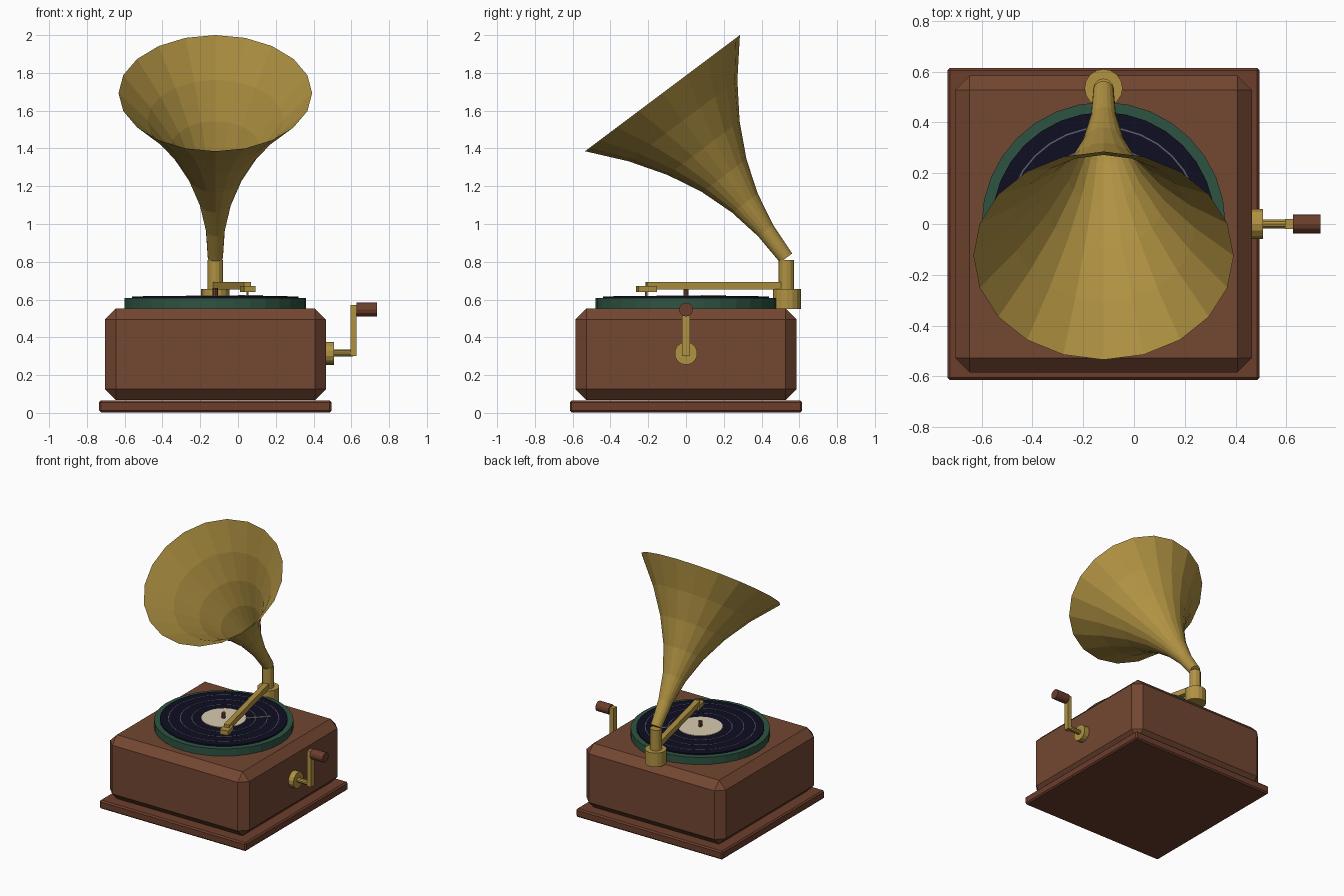
import bpy, bmesh, math
from mathutils import Vector, Matrix

if "Cube" in bpy.data.objects:
    bpy.data.objects.remove(bpy.data.objects["Cube"])


def material(name, rgb):
    m = bpy.data.materials.new(name)
    lin = [((c / 255 + 0.055) / 1.055) ** 2.4 if c > 10 else c / 255 / 12.92 for c in rgb]
    m.diffuse_color = (*lin, 1)
    m.use_nodes = True
    m.node_tree.nodes["Principled BSDF"].inputs["Base Color"].default_value = m.diffuse_color
    return m


WOOD = material("wood", (115, 71, 50))
DARK_WOOD = material("dark wood", (108, 62, 44))
BRASS = material("brass", (176, 146, 66))
FELT = material("green felt", (46, 84, 66))
VINYL = material("dark vinyl", (14, 14, 34))
GROOVE = material("groove grey", (92, 92, 104))
CREAM = material("cream paper", (215, 203, 175))

CX = -0.12            # centre line of the cabinet
PIVOT_Y = 0.535       # post that carries horn and arm


def finish(name, bm, mat):
    bmesh.ops.recalc_face_normals(bm, faces=bm.faces)
    me = bpy.data.meshes.new(name)
    bm.to_mesh(me)
    bm.free()
    me.materials.append(mat)
    ob = bpy.data.objects.new(name, me)
    bpy.context.collection.objects.link(ob)
    return ob


def box(name, center, size, mat, angle=0, bevel=0):
    bm = bmesh.new()
    bmesh.ops.create_cube(bm, size=1, matrix=Matrix.Diagonal((*size, 1)))
    if bevel:
        bmesh.ops.bevel(bm, geom=bm.edges[:], offset=bevel, segments=1, affect='EDGES')
    bm.transform(Matrix.Translation(center) @ Matrix.Rotation(angle, 4, 'Z'))
    return finish(name, bm, mat)


def rod(name, start, end, radius, sides, mat):
    a, b = Vector(start), Vector(end)
    bm = bmesh.new()
    bmesh.ops.create_cone(bm, cap_ends=True, segments=sides, radius1=radius,
                          radius2=radius, depth=(b - a).length)
    turn = (b - a).to_track_quat('Z', 'Y').to_matrix().to_4x4()
    bm.transform(Matrix.Translation((a + b) / 2) @ turn)
    return finish(name, bm, mat)


def disc(name, x, y, z0, z1, radius, sides, mat):
    return rod(name, (x, y, z0), (x, y, z1), radius, sides, mat)


def loft(name, profile, sides, mat, matrix, cap=False, closed=False):
    """Revolve (radius, height) points about z."""
    bm = bmesh.new()
    rings = [[bm.verts.new((r * math.cos(k * math.tau / sides),
                            r * math.sin(k * math.tau / sides), z))
              for k in range(sides)] for r, z in profile]
    pairs = list(zip(rings, rings[1:]))
    if closed:
        pairs.append((rings[-1], rings[0]))
    for lo, hi in pairs:
        for k in range(sides):
            n = (k + 1) % sides
            bm.faces.new((lo[k], lo[n], hi[n], hi[k]))
    if cap:
        bm.faces.new(rings[0])
    bm.transform(matrix)
    return finish(name, bm, mat)


# Cabinet
box("base_slab", (CX, 0, 0.034), (1.23, 1.23, 0.064), DARK_WOOD, bevel=0.01)
box("cabinet", (CX, 0, 0.31), (1.17, 1.17, 0.485), WOOD, bevel=0.058)

# Turntable and record
disc("platter", CX, 0, 0.55, 0.607, 0.48, 32, FELT)
disc("record", CX, 0, 0.605, 0.617, 0.44, 32, VINYL)
disc("record_label", CX, 0, 0.616, 0.621, 0.155, 24, CREAM)
disc("spindle", CX, 0, 0.617, 0.662, 0.014, 8, DARK_WOOD)
for i, r in enumerate((0.22, 0.30, 0.38)):
    loft(f"groove_{i + 1}", [(r - 0.003, 0.616), (r - 0.003, 0.619),
                             (r + 0.003, 0.619), (r + 0.003, 0.616)],
         32, GROOVE, Matrix.Translation((CX, 0, 0)), closed=True)
box("record_mark", (CX + 0.185, 0.145, 0.62), (0.18, 0.007, 0.007), CREAM, math.radians(45))

# Post and horn
disc("post_collar", CX, PIVOT_Y, 0.55, 0.655, 0.075, 16, BRASS)
disc("post", CX, PIVOT_Y - 0.003, 0.65, 0.81, 0.041, 12, BRASS)
LENGTH, STEPS = 1.091, 6
horn_profile = [(0.04 + 0.4725 * (i / STEPS) ** 2.15, LENGTH * i / STEPS)
                for i in range(STEPS + 1)]
tilt = Matrix.Rotation(math.atan2(0.6, 0.8), 4, 'X')
loft("horn", horn_profile, 20, BRASS, Matrix.Translation((CX, 0.53, 0.82)) @ tilt, cap=True)

# Tone arm, sound box and needle
arm_start, arm_end = Vector((CX, PIVOT_Y, 0.673)), Vector((0.05, -0.21, 0.673))
arm = arm_end - arm_start
swing = math.atan2(arm.y, arm.x)
box("tone_arm", (arm_start + arm_end) / 2, (arm.length, 0.04, 0.042), BRASS, swing)
box("sound_box", (0.052, -0.21, 0.656), (0.10, 0.062, 0.034), BRASS, swing)
disc("needle", 0.05, -0.21, 0.615, 0.642, 0.006, 6, BRASS)

# Crank
rod("crank_plate", (0.46, 0, 0.315), (0.507, 0, 0.315), 0.061, 14, BRASS)
rod("crank_shaft", (0.5, 0, 0.317), (0.61, 0, 0.317), 0.018, 10, BRASS)
box("crank_arm", (0.611, 0, 0.435), (0.032, 0.04, 0.27), BRASS)
rod("crank_handle", (0.627, 0, 0.547), (0.735, 0, 0.547), 0.037, 12, DARK_WOOD)
